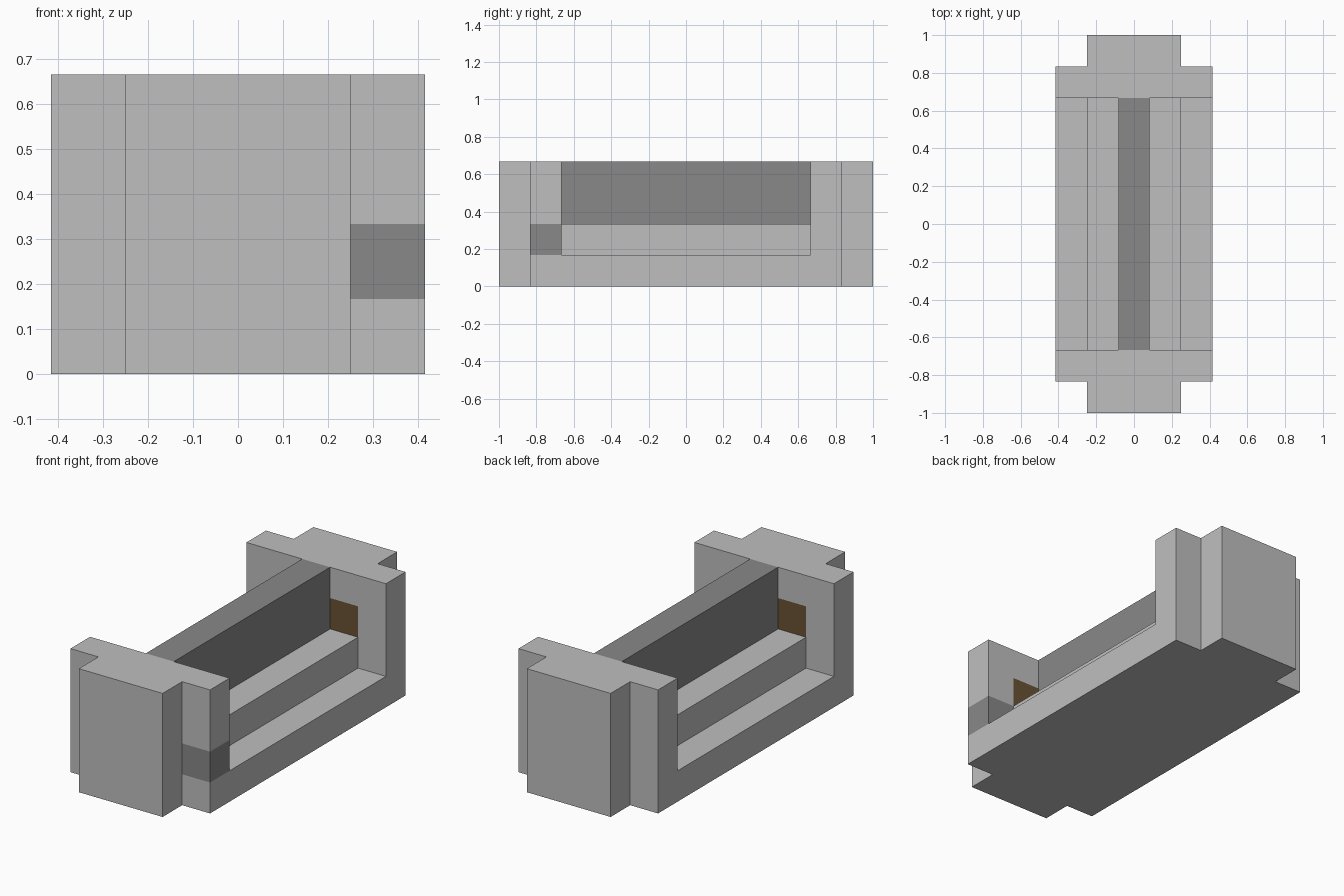
import bpy
import bmesh
from mathutils import Vector

if "Cube" in bpy.data.objects:
    bpy.data.objects.remove(bpy.data.objects["Cube"], do_unlink=True)

U = 1 / 6  # one building unit


def material(name, color):
    mat = bpy.data.materials.new(name)
    mat.use_nodes = True
    mat.diffuse_color = color
    mat.node_tree.nodes["Principled BSDF"].inputs["Base Color"].default_value = color
    return mat


light_grey = material("light grey", (0.521, 0.521, 0.521, 1))
dark_grey = material("dark grey", (0.246, 0.246, 0.246, 1))
brown = material("brown", (0.136, 0.084, 0.034, 1))


def finish(bm, name, mats):
    bmesh.ops.recalc_face_normals(bm, faces=bm.faces)
    mesh = bpy.data.meshes.new(name)
    bm.to_mesh(mesh)
    bm.free()
    for mat in mats:
        mesh.materials.append(mat)
    obj = bpy.data.objects.new(name, mesh)
    bpy.context.collection.objects.link(obj)
    return obj


def bar(name, half_width, bottom, top, mat):
    """Box running between the two end blocks."""
    bm = bmesh.new()
    bmesh.ops.create_cube(bm, size=1)
    for v in bm.verts:
        v.co = Vector((v.co.x * 2 * half_width, v.co.y * 8,
                       bottom + (v.co.z + 0.5) * (top - bottom))) * U
    finish(bm, name, [mat])


def end_block(name, side):
    """T-shaped pillar, cut along the colour borders."""
    half = [(2.5, 4), (2.5, 5), (1.5, 5), (1.5, 6)]
    outline = half + [(-x, y) for x, y in reversed(half)]
    bm = bmesh.new()
    base = bm.faces.new([bm.verts.new((x * U, side * y * U, 0)) for x, y in outline])
    grown = bmesh.ops.extrude_face_region(bm, geom=[base])["geom"]
    bmesh.ops.translate(bm, vec=(0, 0, 4 * U),
                        verts=[g for g in grown if isinstance(g, bmesh.types.BMVert)])
    cuts = [("z", k) for k in (1, 2, 3)] + [("x", k) for k in (-1.5, -0.5, 0.5, 1.5)]
    for axis, k in cuts:
        normal = Vector((axis == "x", 0, axis == "z"))
        bmesh.ops.bisect_plane(bm, geom=bm.verts[:] + bm.edges[:] + bm.faces[:],
                               plane_co=normal * k * U, plane_no=normal, dist=1e-5)
    for f in bm.faces:
        c = f.calc_center_median() / U
        # Brown panels beside the inner wall
        if abs(c.y - side * 4) < 0.1 and 0.5 < abs(c.x) < 1.5 and 2 < c.z < 3:
            f.material_index = 2
        # Single dark band on the front left corner
        elif side < 0 and c.x > 1.6 and 1.1 < c.z < 1.9:
            f.material_index = 1
    finish(bm, name, [light_grey, dark_grey, brown])


# Stepped middle section
bar("base_slab", 2.5, 0, 1, light_grey)
bar("upper_step", 1.5, 1, 2, light_grey)
bar("centre_wall", 0.5, 2, 4, dark_grey)

# Matching end blocks
end_block("front_end_block", -1)
end_block("back_end_block", 1)
